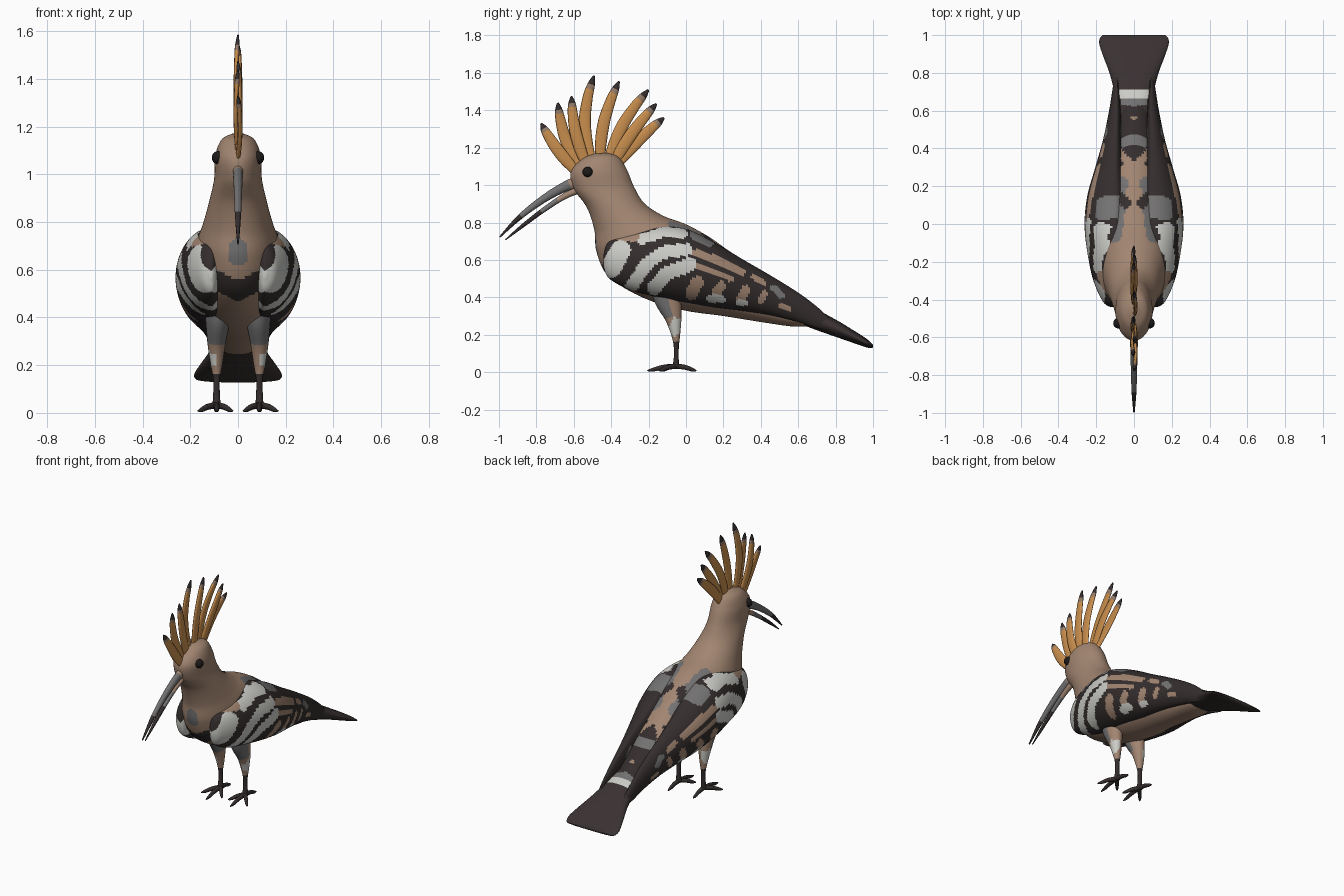
import bpy, bmesh, math
from mathutils import Vector

if "Cube" in bpy.data.objects:
    bpy.data.objects.remove(bpy.data.objects["Cube"])

COLOURS = {
    "brown": (0.36, 0.235, 0.165), "black": (0.034, 0.026, 0.026), "white": (0.60, 0.60, 0.57),
    "grey": (0.17, 0.165, 0.165), "orange": (0.58, 0.27, 0.075), "tan": (0.30, 0.20, 0.14),
    "tail_dark": (0.042, 0.031, 0.031), "eye_black": (0.012, 0.010, 0.010),
}
NAMES = list(COLOURS)
MATS = []
for n, c in COLOURS.items():
    m = bpy.data.materials.new(n)
    m.diffuse_color = (*c, 1)
    m.use_nodes = True
    m.node_tree.nodes["Principled BSDF"].inputs["Base Color"].default_value = m.diffuse_color
    MATS.append(m)


def spline(keys, steps):
    """Smooth interpolation through key tuples."""
    out, last = [], len(keys) - 1
    for i in range(steps + 1):
        u = i / steps * last
        j = min(int(u), last - 1)
        f = u - j
        p0, p1, p2, p3 = (keys[min(max(j + d, 0), last)] for d in (-1, 0, 1, 2))
        out.append([0.5 * (2 * b + (c - a) * f + (2 * a - 5 * b + 4 * c - d) * f * f
                           + (3 * b - a - 3 * c + d) * f ** 3)
                    for a, b, c, d in zip(p0, p1, p2, p3)])
    return out


def skin(name, rings, paint):
    """Skin rings into a closed smooth surface, coloured by paint(centre, normal, t)."""
    bm = bmesh.new()
    vs = [[bm.verts.new(p) for p in r] for r in rings]
    n = len(rings[0])
    faces = {}
    for i in range(len(vs) - 1):
        for j in range(n):
            k = (j + 1) % n
            faces[bm.faces.new((vs[i][j], vs[i][k], vs[i + 1][k], vs[i + 1][j]))] = (i + 0.5) / (len(vs) - 1)
    for r, t in ((vs[0], 0.0), (vs[-1], 1.0)):
        mid = bm.verts.new(sum((v.co for v in r), Vector()) / n)
        for j in range(n):
            faces[bm.faces.new((r[j], r[(j + 1) % n], mid))] = t
    bmesh.ops.recalc_face_normals(bm, faces=bm.faces[:])
    bm.normal_update()
    for f, t in faces.items():
        f.smooth = True
        f.material_index = NAMES.index(paint(f.calc_center_median(), f.normal, t))
    me = bpy.data.meshes.new(name)
    bm.to_mesh(me)
    bm.free()
    for m in MATS:
        me.materials.append(m)
    ob = bpy.data.objects.new(name, me)
    bpy.context.collection.objects.link(ob)
    return ob


def angles(n):
    return [2 * math.pi * i / n for i in range(n)]


def sweep(name, keys, paint, steps=20, sides=12):
    """Tube along keys (x, y, z, radius in the side plane, radius across)."""
    ks = spline(keys, steps)
    rings = []
    for i, k in enumerate(ks):
        t = (Vector(ks[min(i + 1, steps)][:3]) - Vector(ks[max(i - 1, 0)][:3])).normalized()
        n = Vector((1, 0, 0)).cross(t).normalized()
        s = t.cross(n)
        rings.append([Vector(k[:3]) + n * k[3] * math.cos(a) + s * k[4] * math.sin(a) for a in angles(sides)])
    return skin(name, rings, paint)


def near(u, v, r, *pts):
    """True within r of a polyline of 2D points."""
    p = Vector((u, v))
    pts = [Vector(q) for q in pts]
    for a, b in zip(pts, pts[1:] or pts):
        d = b - a
        f = max(0, min(1, (p - a).dot(d) / d.length_squared)) if d.length_squared else 0
        if (p - a - d * f).length < r:
            return True
    return False


# Plumage strokes: colour, half width, points
BACK = [  # (distance from the middle, y)
    ("black", .028, (.045, .11), (.075, .14)),
    ("grey", .036, (.10, -.06), (.085, .06), (.07, .22)),
    ("brown", .022, (0, .29), (.035, .33), (.08, .38)),
    ("grey", .026, (0, .45), (.06, .43)),
    ("brown", .014, (0, .56)),
    ("grey", .02, (0, .645), (.05, .65)),
    ("white", .028, (0, .685), (.075, .69)),
]
WING = [  # (y, z)
    ("brown", .028, (-.36, .735), (-.28, .725)),
    ("white", .055, (-.40, .56), (-.35, .65)),
    ("white", .028, (-.24, .71), (-.12, .75), (-.02, .74)),
    ("grey", .03, (.05, .735), (.12, .70)),
    ("white", .034, (-.29, .46), (-.21, .58), (-.11, .645), (0, .655)),
    ("brown", .02, (.0, .65), (.14, .61), (.30, .535)),
    ("white", .038, (-.17, .45), (-.10, .53), (.02, .575)),
    ("brown", .018, (.04, .575), (.17, .53), (.24, .50)),
    ("white", .022, (.13, .395), (.19, .39)),
    ("brown", .034, (.03, .42), (.06, .48)),
    ("brown", .026, (.16, .42), (.19, .46)),
    ("white", .016, (.28, .37), (.32, .37)),
    ("brown", .024, (.29, .39), (.32, .44)),
    ("grey", .018, (.47, .45), (.51, .41)),
    ("brown", .018, (.40, .38), (.42, .42)),
    ("brown", .014, (.36, .51), (.42, .475)),
    ("brown", .016, (.51, .355), (.55, .34)),
]


def back_paint(c, base):
    for col, r, *pts in BACK:
        if near(abs(c.x), c.y, r, *pts):
            return col
    return base


def body_paint(c, n, t):
    x = abs(c.x)
    if c.y < -.3 and near(c.x, c.z, .042, (0, .66), (0, .69)):
        return "grey"
    if c.y < -.12 and n.y < 0 and .465 + .5 * x < c.z < .555 + .5 * x:
        return "black"
    if n.z > .25 and c.y > -.13 and c.z > .3:
        return back_paint(c, "black" if c.y > .28 + (.12 - x) * .5 or (x > .1 and c.y > .05) else "brown")
    return "brown"


def wing_paint(c, n, t):
    for col, r, *pts in WING:
        if near(c.y, c.z, r, *pts):
            return col
    return "black"


def tail_paint(c, n, t):
    return back_paint(c, "tail_dark") if n.z > .2 else "tail_dark"


# Body with neck and head: front y, z, back y, z, half width
BODY = [
    (-.49, 1.168, -.42, 1.172, .025), (-.555, 1.14, -.36, 1.15, .07), (-.615, 1.07, -.315, 1.08, .096),
    (-.60, .98, -.275, .985, .10), (-.53, .88, -.22, .90, .12), (-.49, .76, -.12, .835, .145),
    (-.48, .65, .0, .79, .17), (-.43, .53, .12, .725, .185), (-.33, .45, .22, .655, .19),
    (-.18, .378, .32, .585, .18), (0, .328, .42, .515, .16), (.2, .30, .52, .445, .125),
    (.4, .268, .62, .375, .10), (.56, .245, .69, .32, .085), (.64, .245, .71, .29, .05),
]
skin("body", [[Vector((w * math.sin(a), (fy + by) / 2 + (by - fy) / 2 * math.cos(a),
                       (fz + bz) / 2 + (bz - fz) / 2 * math.cos(a))) for a in angles(80)]
              for fy, fz, by, bz, w in spline(BODY, 150)], body_paint)

# Tail fan: y, z, half thickness, half width
TAIL = [(.42, .375, .05, .06), (.55, .335, .055, .085), (.70, .278, .054, .105), (.80, .235, .046, .13),
        (.88, .197, .036, .16), (.95, .163, .026, .183), (.985, .145, .017, .18), (1.0, .138, .007, .165)]
skin("tail", [[Vector((w * math.copysign(abs(math.cos(a)) ** .7, math.cos(a)), y, z + h * math.sin(a)))
               for a in angles(48)] for y, z, h, w in spline(TAIL, 60)], tail_paint)

# Folded wings: y, top, bottom, outer x, middle x
WINGS = [(-.44, .63, .56, .125, .11), (-.41, .70, .50, .165, .11), (-.30, .748, .44, .215, .11),
         (-.15, .78, .40, .247, .10), (0, .765, .37, .262, .10), (.15, .695, .345, .247, .10),
         (.30, .605, .328, .205, .10), (.45, .518, .305, .163, .095), (.60, .425, .268, .132, .09),
         (.70, .35, .235, .116, .09), (.77, .285, .225, .105, .088)]


def wing_ring(y, top, bot, out, mid, side):
    ring = []
    for a in angles(72):
        rx = (out - mid) * (1 if math.cos(a) > 0 else .45)
        ring.append(Vector((side * (mid + rx * math.cos(a)), y, (top + bot) / 2 + (top - bot) / 2 * math.sin(a))))
    return ring


def solid(col):
    return lambda c, n, t: col


def leg_paint(c, n, t):
    if c.z < .16:
        return "black"
    if n.x * c.x > 0 and near(c.y, c.z, .032, (-.065, .225), (-.05, .26)):
        return "white"
    return "grey" if c.z > .29 and n.y < .1 else "brown"


for side, tag in ((1, "left"), (-1, "right")):
    skin(f"wing_{tag}", [wing_ring(*k, side) for k in spline(WINGS, 140)], wing_paint)

    # Eyes
    bpy.ops.mesh.primitive_uv_sphere_add(segments=20, ring_count=12, radius=.028,
                                         location=(side * .082, -.525, 1.07))
    eye = bpy.context.object
    eye.name = f"eye_{tag}"
    eye.data.materials.append(MATS[NAMES.index("eye_black")])
    bpy.ops.object.shade_smooth()

    # Legs
    x = side * .09
    sweep(f"leg_{tag}", [(x * .95, -.10, .47, .09, .06), (x * .95, -.095, .39, .075, .052),
                         (x, -.068, .29, .045, .038), (x, -.055, .20, .024, .024),
                         (x, -.052, .14, .014, .014), (x, -.052, .08, .013, .014),
                         (x, -.055, .025, .018, .018)], leg_paint, 40, 20)

    # Toes, three forward and one back
    for i, (tx, ty) in enumerate(((.022, -.135), (.088, -.207), (.168, -.145), (.092, .056))):
        tx *= side
        sweep(f"toe_{tag}_{i + 1}", [(x, -.055, .032, .014, .014),
                                     (x + (tx - x) * .45, -.055 + (ty + .055) * .45, .026, .013, .012),
                                     (x + (tx - x) * .8, -.055 + (ty + .055) * .8, .013, .010, .009),
                                     (tx, ty, .008, .003, .003)], solid("black"), 14, 10)

# Curved bill
sweep("bill_upper", [(0, -.56, 1.025, .034, .024), (0, -.66, .985, .026, .020), (0, -.77, .92, .020, .017),
                     (0, -.89, .828, .014, .013), (0, -.996, .722, .004, .004)],
      lambda c, n, t: "brown" if t < .17 else "grey" if t < .72 else "black", 30, 14)
sweep("bill_lower", [(0, -.55, .985, .022, .020), (0, -.65, .94, .016, .016), (0, -.76, .868, .013, .013),
                     (0, -.87, .785, .010, .010), (0, -.965, .708, .003, .003)],
      lambda c, n, t: "brown" if t < .35 else "grey" if t < .55 else "black", 30, 14)

# Crest feathers: base y, z, tip y, z, bend
CREST = [(-.585, 1.07, -.775, 1.33, .012), (-.56, 1.08, -.685, 1.44, .025), (-.53, 1.10, -.612, 1.475, .02),
         (-.50, 1.11, -.492, 1.585, .045), (-.46, 1.11, -.358, 1.555, .03), (-.42, 1.11, -.20, 1.51, .03),
         (-.39, 1.11, -.158, 1.435, .015), (-.37, 1.11, -.117, 1.36, .01)]


def feather_paint(c, n, t):
    return "orange" if t < .72 else "tan" if t < .80 else "black"


for i, (by, bz, ty, tz, bend) in enumerate(CREST):
    d = Vector((ty - by, tz - bz))
    perp = Vector((-d.y, d.x)).normalized() * bend
    off = .009 * (-1) ** i
    keys = []
    for f, w in ((0, .024), (.25, .031), (.5, .032), (.75, .027), (.9, .02), (1, .005)):
        p = Vector((by, bz)) + d * f + perp * math.sin(math.pi * f)
        keys.append((off * math.sin(math.pi * f), p.x, p.y, w, .010 if f < 1 else .003))
    sweep(f"crest_feather_{i + 1}", keys, feather_paint, 36, 12)
